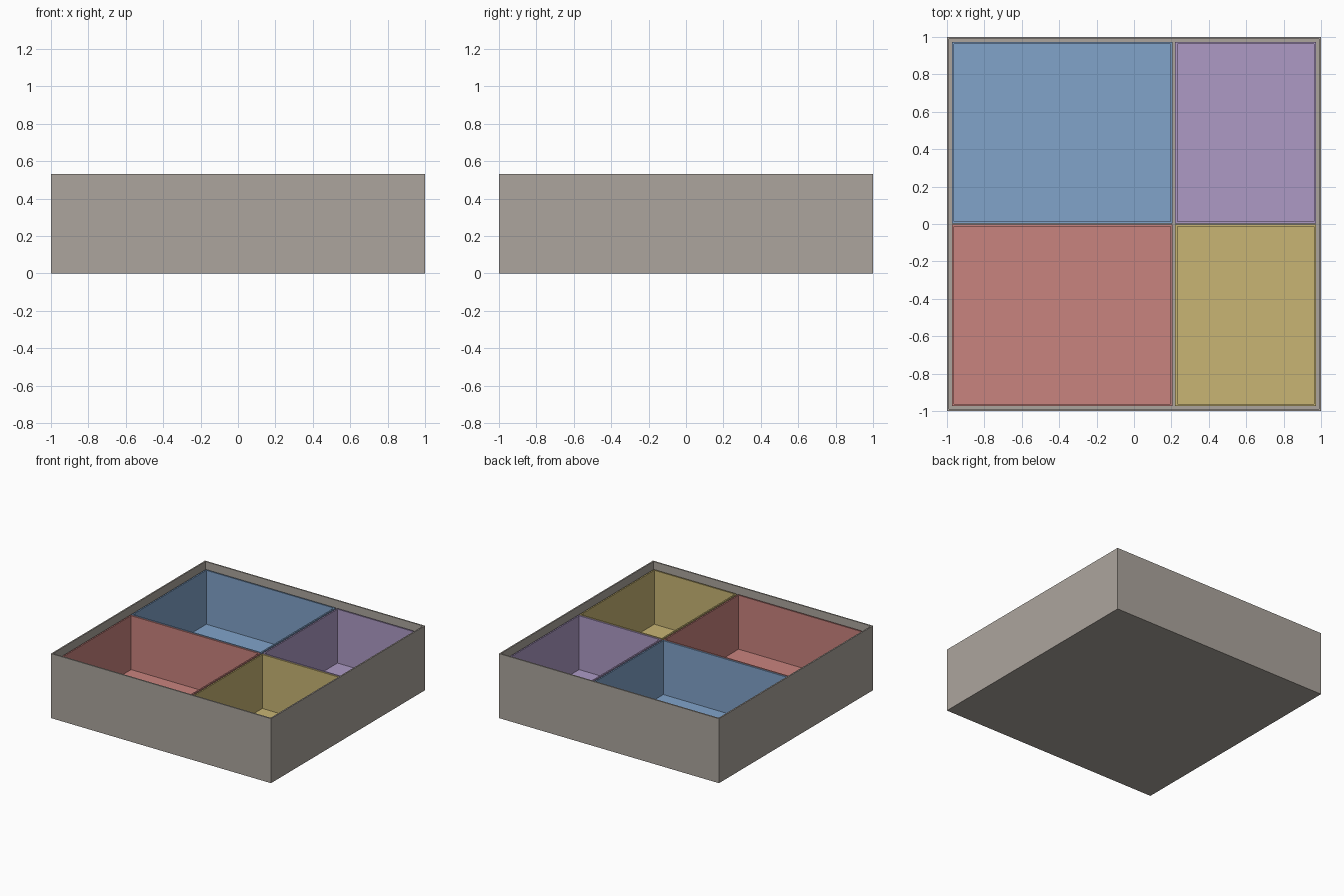
import bpy
import bmesh

cube = bpy.data.objects.get("Cube")
if cube:
    bpy.data.objects.remove(cube, do_unlink=True)


def material(name, rgb):
    mat = bpy.data.materials.new(name)
    mat.use_nodes = True
    colour = (*rgb, 1.0)
    mat.diffuse_color = colour
    mat.node_tree.nodes["Principled BSDF"].inputs["Base Color"].default_value = colour
    return mat


def open_box(name, x0, x1, y0, y1, z0, z1, wall, floor, mat):
    """Box with an open top: inset the top face, then push it down to the floor."""
    bm = bmesh.new()
    bmesh.ops.create_cube(bm, size=1)
    for v in bm.verts:
        v.co = (x1 if v.co.x > 0 else x0,
                y1 if v.co.y > 0 else y0,
                z1 if v.co.z > 0 else z0)
    bm.normal_update()
    top = max(bm.faces, key=lambda f: f.calc_center_median().z)
    bmesh.ops.inset_region(bm, faces=[top], thickness=wall)
    well = bmesh.ops.extrude_face_region(bm, geom=[top])["geom"]
    for v in well:
        if isinstance(v, bmesh.types.BMVert):
            v.co.z = z0 + floor
    if top.is_valid:
        bmesh.ops.delete(bm, geom=[top], context="FACES_ONLY")
    bmesh.ops.recalc_face_normals(bm, faces=bm.faces)
    mesh = bpy.data.meshes.new(name)
    bm.to_mesh(mesh)
    bm.free()
    mesh.materials.append(mat)
    obj = bpy.data.objects.new(name, mesh)
    bpy.context.collection.objects.link(obj)


# Outer box
BOX_WALL, BOX_FLOOR = 0.016, 0.016
open_box("outer_box", -1, 1, -1, 1, 0, 0.53, BOX_WALL, BOX_FLOOR,
         material("warm grey", (0.413, 0.376, 0.337)))

# Four loose trays, wide on the right and narrow on the left
EDGE, TRAY_TOP, TRAY_WALL = 0.973, 0.475, 0.016
columns = {"wide": (-EDGE, 0.207), "narrow": (0.22, EDGE)}
rows = {"front": (-EDGE, -0.003), "back": (0.003, EDGE)}
colours = {
    ("front", "wide"): ("soft red", (0.584, 0.227, 0.209)),
    ("front", "narrow"): ("mustard", (0.578, 0.462, 0.174)),
    ("back", "wide"): ("soft blue", (0.220, 0.366, 0.591)),
    ("back", "narrow"): ("lilac", (0.418, 0.323, 0.558)),
}
for (row, column), (colour, rgb) in colours.items():
    open_box(f"{row}_{column}_tray", *columns[column], *rows[row],
             BOX_FLOOR, TRAY_TOP, TRAY_WALL, TRAY_WALL, material(colour, rgb))
